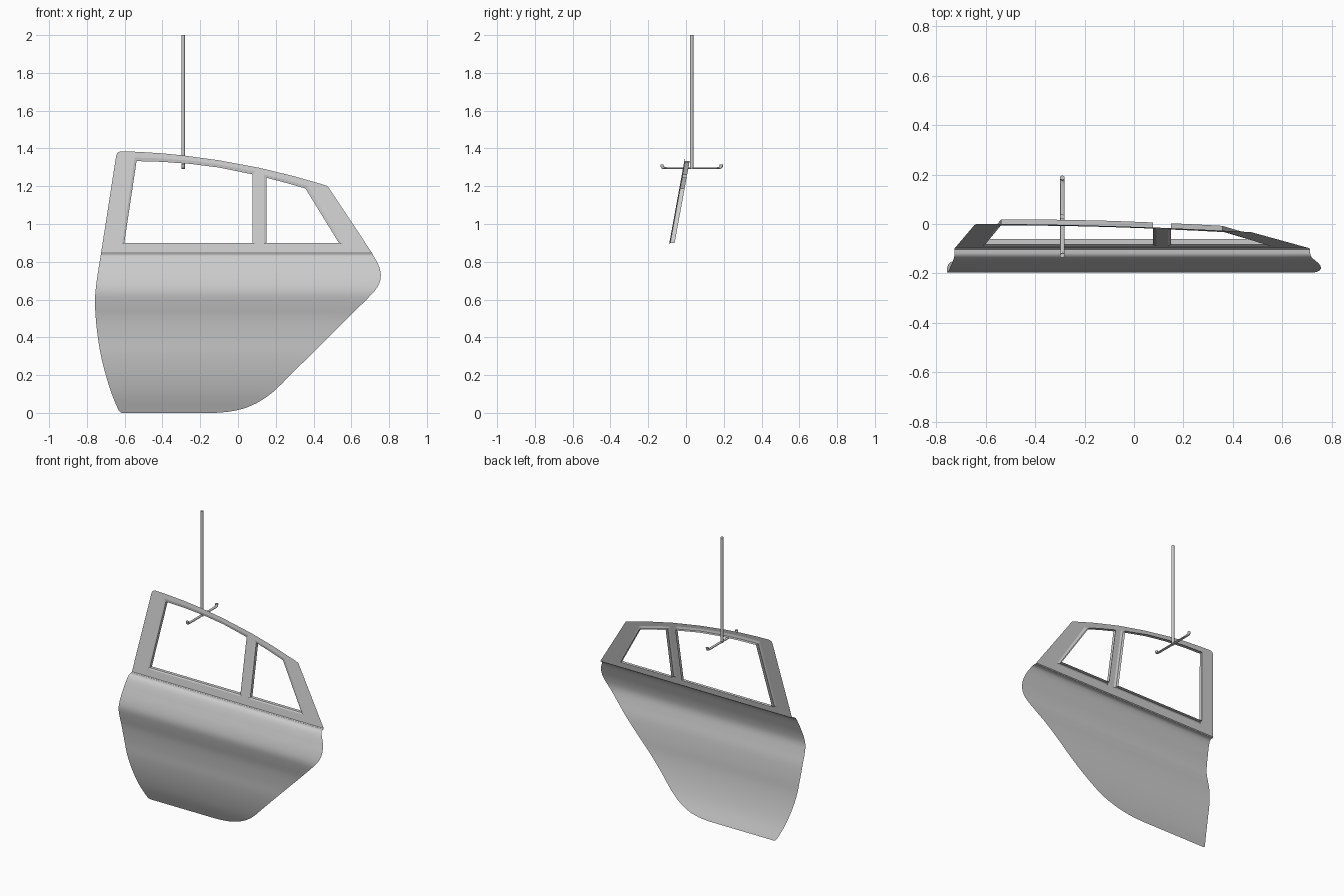
import bpy, bmesh, math
from mathutils import Vector

if "Cube" in bpy.data.objects:
    bpy.data.objects.remove(bpy.data.objects["Cube"])


def finish(bm, name, smooth=True, normals=True):
    if normals:
        bmesh.ops.recalc_face_normals(bm, faces=bm.faces)
    me = bpy.data.meshes.new(name)
    bm.to_mesh(me)
    bm.free()
    ob = bpy.data.objects.new(name, me)
    bpy.context.collection.objects.link(ob)
    bpy.ops.object.select_all(action='DESELECT')
    ob.select_set(True)
    bpy.context.view_layer.objects.active = ob
    if smooth:
        bpy.ops.object.shade_smooth_by_angle(angle=math.radians(35))
    return ob


def spline(pts, z):
    """Smooth value at height z through (z, value) points."""
    n = len(pts)

    def slope(i):
        a, b = pts[max(i - 1, 0)], pts[min(i + 1, n - 1)]
        return (b[1] - a[1]) / (b[0] - a[0])
    for i in range(n - 1):
        (z0, v0), (z1, v1) = pts[i], pts[i + 1]
        if z <= z1 or i == n - 2:
            h = z1 - z0
            t = min(max((z - z0) / h, 0), 1)
            return ((2*t**3 - 3*t**2 + 1) * v0 + (t**3 - 2*t**2 + t) * h * slope(i)
                    + (3*t**2 - 2*t**3) * v1 + (t**3 - t**2) * h * slope(i + 1))


# Lower door skin: side profile and both edges, by height
side = [(0, -.063), (.1, -.103), (.2, -.13), (.3, -.147), (.4, -.155), (.5, -.168),
        (.58, -.187), (.64, -.197), (.7, -.186), (.76, -.165), (.8, -.15), (.83, -.135)]
left = [(0, -.615), (.008, -.628), (.05, -.648), (.1, -.668), (.2, -.7), (.3, -.725),
        (.4, -.742), (.5, -.753), (.6, -.757), (.7, -.748), (.845, -.725)]
right = [(0, -.12), (.006, -.05), (.02, .02), (.05, .095), (.08, .145), (.12, .196),
         (.2, .277), (.4, .478), (.6, .68), (.65, .727), (.69, .75), (.73, .756),
         (.78, .745), (.845, .71)]
levels = [0, .003, .006, .012, .02, .03, .04] + [.05 + .02 * i for i in range(40)]
profile = [(spline(side, z), z) for z in levels]
profile += [(-.125, .838), (-.118, .84), (-.104, .841), (-.098, .846)]
bm = bmesh.new()
rows = []
for y, z in profile:
    a, b = spline(left, z), spline(right, z)
    rows.append([bm.verts.new((a + (b - a) * i / 12, y, z)) for i in range(13)])
for r, s in zip(rows, rows[1:]):
    for i in range(12):
        bm.faces.new((r[i], r[i + 1], s[i + 1], s[i]))
finish(bm, "door_skin", normals=False)


# Window frame: leaning flat sheet with two holes and inward rims
def lean(x, z, depth=0):
    return Vector((x, -.098 + (z - .846) * .183 + depth, z))


def loop(bm, pts, depth=0):
    vs = [bm.verts.new(lean(x, z, depth)) for x, z in pts]
    return vs, [bm.edges.new((vs[i], vs[(i + 1) % len(vs)])) for i in range(len(vs))]


outer = [(-.725, .846), (-.645, 1.362), (-.638, 1.378), (-.622, 1.385), (-.53, 1.382),
         (-.4, 1.374), (-.29, 1.363), (-.1, 1.337), (.115, 1.297), (.3, 1.252),
         (.45, 1.209), (.475, 1.2), (.71, .846)]
windows = [
    ([(-.614, .893), (-.547, 1.352), (-.4, 1.347), (-.25, 1.335), (-.1, 1.315), (.09, 1.278), (.09, .893)],
     [(-.602, .9), (-.537, 1.333), (-.4, 1.329), (-.25, 1.318), (-.1, 1.299), (.076, 1.263), (.076, .9)]),
    ([(.137, .893), (.137, 1.262), (.25, 1.235), (.372, 1.2), (.552, .893)],
     [(.15, .9), (.15, 1.245), (.25, 1.219), (.357, 1.188), (.534, .9)])]
bm = bmesh.new()
edges = loop(bm, outer)[1]
rims = []
for front, back in windows:
    vs, es = loop(bm, front)
    edges += es
    rims.append((vs, back))
bmesh.ops.triangle_fill(bm, use_beauty=True, edges=edges, normal=(0, -1, 0))
for vs, back in rims:
    mid, _ = loop(bm, back, .005)
    deep, _ = loop(bm, back, .028)
    for a, b in ((vs, mid), (mid, deep)):
        for i in range(len(a)):
            j = (i + 1) % len(a)
            bm.faces.new((a[i], a[j], b[j], b[i]))
finish(bm, "window_frame", smooth=False)

# Hanging rod
bm = bmesh.new()
bmesh.ops.create_cone(bm, cap_ends=True, segments=16, radius1=.0095, radius2=.0095, depth=.71)
bmesh.ops.translate(bm, vec=(-.29, .03, 1.645), verts=bm.verts)
finish(bm, "hanging_rod")

# Double-ended hook: flattened bar with upturned tips (offset, height, thickness)
half = [(.157, 1.314, .009), (.157, 1.307, .009), (.153, 1.3, .008),
        (.145, 1.296, .006), (.13, 1.295, .005)]
path = [(-d, z, t) for d, z, t in half] + [(d, z, t) for d, z, t in reversed(half)]
bm = bmesh.new()
rings = []
for i, (d, z, t) in enumerate(path):
    a, b = path[max(i - 1, 0)], path[min(i + 1, len(path) - 1)]
    tan = Vector((0, b[0] - a[0], b[1] - a[1])).normalized()
    nor = Vector((1, 0, 0)).cross(tan)
    c = Vector((-.29, .03 + d, z))
    rings.append([bm.verts.new(c + Vector((.0095 * math.cos(k * math.pi / 6), 0, 0))
                               + nor * t * math.sin(k * math.pi / 6)) for k in range(12)])
for r, s in zip(rings, rings[1:]):
    for k in range(12):
        m = (k + 1) % 12
        bm.faces.new((r[k], r[m], s[m], s[k]))
bm.faces.new(rings[0])
bm.faces.new(rings[-1])
finish(bm, "hook_bar")
